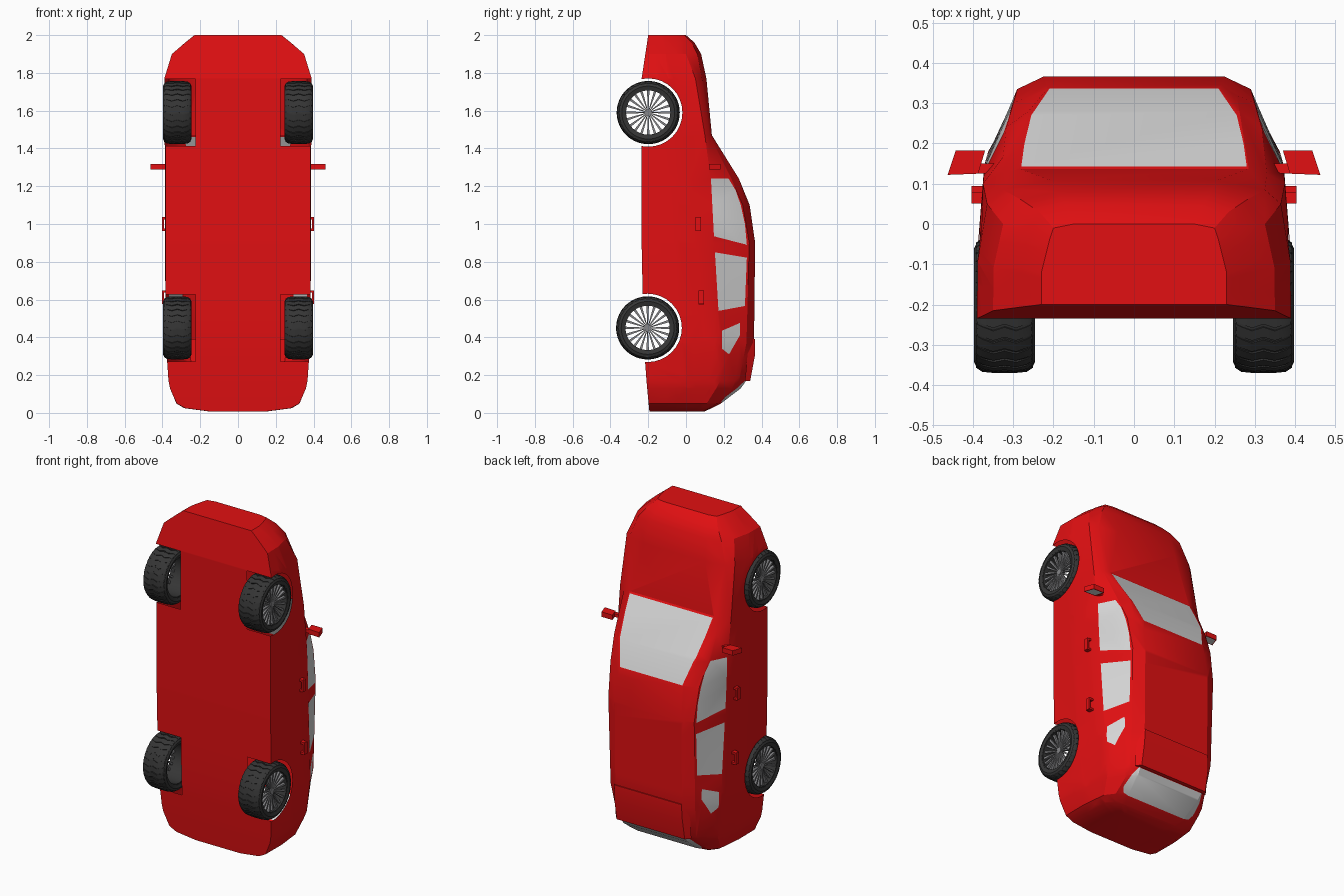
import bpy, bmesh, math
from mathutils import Vector

if "Cube" in bpy.data.objects:
    bpy.data.objects.remove(bpy.data.objects["Cube"])


def material(name, col):
    m = bpy.data.materials.new(name)
    m.diffuse_color = (*col, 1)
    m.use_nodes = True
    m.node_tree.nodes["Principled BSDF"].inputs["Base Color"].default_value = m.diffuse_color
    return m


RED = material("red_paint", (0.76, 0.005, 0.006))
GLASS = material("pale_glass", (0.68, 0.68, 0.68))
TYRE = material("tyre_black", (0.036, 0.036, 0.036))
RIM = material("rim_grey", (0.24, 0.24, 0.25))


def loft(bm, rings, wrap=False):
    """Skin a list of equal-length point rings; cap the ends unless wrapped."""
    vs = [[bm.verts.new(p) for p in r] for r in rings]
    n = len(rings[0])
    last = len(vs) if wrap else len(vs) - 1
    for i in range(last):
        a, b = vs[i], vs[(i + 1) % len(vs)]
        for j in range(n):
            k = (j + 1) % n
            bm.faces.new((a[j], a[k], b[k], b[j]))
    if not wrap:
        bm.faces.new(vs[0])
        bm.faces.new(vs[-1])


def finish(bm, name, mats, angle=30, recalc=True):
    if recalc:
        bmesh.ops.recalc_face_normals(bm, faces=bm.faces[:])
    me = bpy.data.meshes.new(name)
    bm.to_mesh(me)
    bm.free()
    for m in mats:
        me.materials.append(m)
    for p in me.polygons:
        p.use_smooth = True
    me.set_sharp_from_angle(angle=math.radians(angle))
    ob = bpy.data.objects.new(name, me)
    bpy.context.scene.collection.objects.link(ob)
    return ob


def cut(bm, test, poly, axes):
    """Cut a convex outline, projected along one axis, into the faces passing test."""
    MARK = 9
    for f in bm.faces:
        f.normal_update()
        if f.material_index == 0 and test(f.calc_center_median(), f.normal):
            f.material_index = MARK
    a, b = axes
    mid = [sum(p[i] for p in poly) / len(poly) for i in (0, 1)]
    for p, q in zip(poly, poly[1:] + poly[:1]):
        co, no = Vector((0, 0, 0)), Vector((0, 0, 0))
        co[a], co[b] = p
        no[a], no[b] = q[1] - p[1], p[0] - q[0]
        no.normalize()
        if (mid[0] - p[0]) * no[a] + (mid[1] - p[1]) * no[b] > 0:
            no.negate()
        fs = [f for f in bm.faces if f.material_index == MARK]
        geom = fs + list({e for f in fs for e in f.edges}) + list({v for f in fs for v in f.verts})
        bmesh.ops.bisect_plane(bm, geom=geom, dist=1e-5, plane_co=co, plane_no=no)
        for f in bm.faces:
            if f.material_index == MARK and (f.calc_center_median() - co).dot(no) > 0:
                f.material_index = 0
    return [f for f in bm.faces if f.material_index == MARK]


# Body shell: sill half-width, then belt, roof edge and top edge points along the length
STATIONS = [
    (2.00, .23, (.21, -.04), (.20, -.01), (.15, 0)),
    (1.96, .28, (.262, -.01), (.235, .03), (.17, .045)),
    (1.90, .35, (.325, .00), (.28, .06), (.19, .08)),
    (1.77, .39, (.365, .05), (.325, .085), (.205, .108)),
    (1.47, .385, (.375, .10), (.33, .125), (.285, .137)),
    (1.24, .385, (.372, .13), (.317, .24), (.262, .28)),
    (1.10, .385, (.372, .14), (.30, .30), (.215, .337)),
    (0.90, .385, (.372, .145), (.29, .335), (.225, .366)),
    (0.37, .382, (.362, .18), (.285, .32), (.225, .36)),
    (0.17, .368, (.338, .18), (.27, .28), (.22, .318)),
    (0.13, .36, (.33, .16), (.265, .255), (.215, .29)),
    (0.05, .325, (.31, .11), (.27, .165), (.20, .185)),
    (0.025, .28, (.275, .08), (.24, .125), (.18, .135)),
    (0.008, .15, (.15, .06), (.14, .09), (.10, .10)),
]


def section(z, sill, belt, *upper):
    """Full closed ring; the sill rises towards nose and tail, the flank bulges slightly."""
    y = -.235 + .035 * max(0, (z - 1.77) / .23) + .042 * max(0, (.62 - z) / .62) ** 1.5
    flank = (.7 * sill + .3 * belt[0] + .006, (y + belt[1]) / 2)
    half = [(sill, y), flank, belt, *upper]
    return [(px, py, z) for px, py in half] + [(-px, py, z) for px, py in reversed(half)]


bm = bmesh.new()
loft(bm, [section(*s) for s in STATIONS])
bmesh.ops.recalc_face_normals(bm, faces=bm.faces[:])

SIDE_WINDOWS = [
    [(.132, 1.24), (.226, 1.24), (.262, 1.18), (.29, 1.10), (.312, 1.0), (.322, .89), (.148, .935)],
    [(.153, .85), (.322, .822), (.312, .566), (.172, .54)],
    [(.19, .435), (.285, .476), (.285, .41), (.228, .31), (.19, .34)],
]
WHEELS = [("front", 1.59, -.20), ("rear", .45, -.203)]
for s in (1, -1):
    # Side glass
    for w in SIDE_WINDOWS:
        for f in cut(bm, lambda c, n: c.x * s > .2 and n.x * s > .3 and c.y > -.15, w, (1, 2)):
            f.material_index = 1
    # Open wheel arches and floor cut-outs
    for _, wz, wy in WHEELS:
        ring = [(wy + .181 * math.cos(t * math.tau / 32), wz + .181 * math.sin(t * math.tau / 32))
                for t in range(32)]
        fs = cut(bm, lambda c, n: c.x * s > .2 and n.y > -.7, ring, (1, 2))
        bmesh.ops.delete(bm, geom=fs, context='FACES')
        rect = [(s * .225, wz - .178), (s * .5, wz - .178), (s * .5, wz + .178), (s * .225, wz + .178)]
        fs = cut(bm, lambda c, n: n.y < -.7, rect, (0, 2))
        bmesh.ops.delete(bm, geom=fs, context='FACES')
# Windscreen and rear window
for test, half in (
    (lambda c, n: 1.0 < c.z < 1.5 and n.z > .2, [(.28, .143), (.272, .2), (.255, .27), (.21, .336)]),
    (lambda c, n: c.z < .2 and n.z < -.3, [(.235, .188), (.25, .21), (.245, .27), (.225, .316)]),
):
    for f in cut(bm, test, half + [(-x, y) for x, y in reversed(half)], (0, 1)):
        f.material_index = 1
finish(bm, "car_body", [RED, GLASS], 25, recalc=False)

# Rear roof spoiler
bm = bmesh.new()
loft(bm, [[(x * w, y, z) for x, y in ((-1, lo), (1, lo), (.9, hi), (-.9, hi))]
          for z, w, lo, hi in ((.39, .25, .33, .366), (.30, .255, .325, .364), (.17, .255, .312, .34))])
finish(bm, "roof_spoiler", [RED])


def box(bm, x0, x1, y0, y1, z0, z1):
    loft(bm, [[(x0, y0, z), (x1, y0, z), (x1, y1, z), (x0, y1, z)] for z in (z0, z1)])


for s, side in ((1, "right"), (-1, "left")):
    # Door mirror with glass on its rearward face
    bm = bmesh.new()
    loft(bm, [[(s * x, y, z) for x, y in ((.387, .125), (.463, .122), (.443, .182), (.37, .182))]
              for z in (1.288, 1.318)])
    box(bm, s * .345, s * .40, .125, .15, 1.293, 1.312)
    bmesh.ops.recalc_face_normals(bm, faces=bm.faces[:])
    for f in bm.faces:
        if f.normal.z < -.9 and f.calc_center_median().x * s > .40:
            bmesh.ops.inset_region(bm, faces=[f], thickness=.007)
            f.material_index = 1
            break
    finish(bm, side + "_mirror", [RED, GLASS])

    # Door handles: a grip on two posts
    for name, z, y in (("front", 1.0, .065), ("rear", .612, .08)):
        bm = bmesh.new()
        box(bm, s * .393, s * .403, y - .014, y + .014, z - .036, z + .036)
        for d in (-.031, .031):
            box(bm, s * .37, s * .395, y - .014, y + .014, z + d - .006, z + d + .006)
        finish(bm, f"{side}_{name}_handle", [RED])

    for name, wz, wy in WHEELS:
        def polar(x, r, a):
            return (s * x, wy + r * math.cos(a), wz + r * math.sin(a))

        def lathe(bm, prof, n=48):
            loft(bm, [[polar(x, r, i * math.tau / n) for x, r in prof] for i in range(n)], True)

        # Tyre carcass
        bm = bmesh.new()
        lathe(bm, [(.252, .122), (.246, .14), (.254, .156), (.268, .162), (.375, .162),
                   (.389, .156), (.397, .14), (.391, .122)])
        finish(bm, f"{side}_{name}_tyre", [TYRE])

        # Chevron tread blocks
        bm = bmesh.new()
        cols = [(.251, .154, 0), (.266, .164, .03), (.293, .167, .09), (.3215, .167, .03),
                (.350, .167, .09), (.377, .164, .03), (.392, .154, 0)]
        pitch = math.tau / 30
        for k in range(30):
            a, w = k * pitch, .78 * pitch
            loft(bm, [[polar(x, r - .012, a + d), polar(x, r, a + d),
                       polar(x, r, a + d + w), polar(x, r - .012, a + d + w)] for x, r, d in cols])
        finish(bm, f"{side}_{name}_tread", [TYRE])

        # Dark rim barrel, open through the middle
        bm = bmesh.new()
        lathe(bm, [(.255, .117), (.255, .124), (.390, .124), (.390, .117)])
        finish(bm, f"{side}_{name}_rim_barrel", [TYRE])

        # Twenty thin spokes and a hub
        bm = bmesh.new()
        for k in range(20):
            a = k * math.tau / 20
            loft(bm, [[polar(x + dx, r, a + t * h / r) for x, t in
                       ((.360, -1), (.375, -1), (.375, 1), (.360, 1))]
                      for r, h, dx in ((.014, .002, -.006), (.07, .0045, 0), (.12, .0065, .006))])
        loft(bm, [[polar(x, .018, i * math.tau / 20) for i in range(20)] for x in (.35, .374)])
        finish(bm, f"{side}_{name}_spokes", [RIM])
